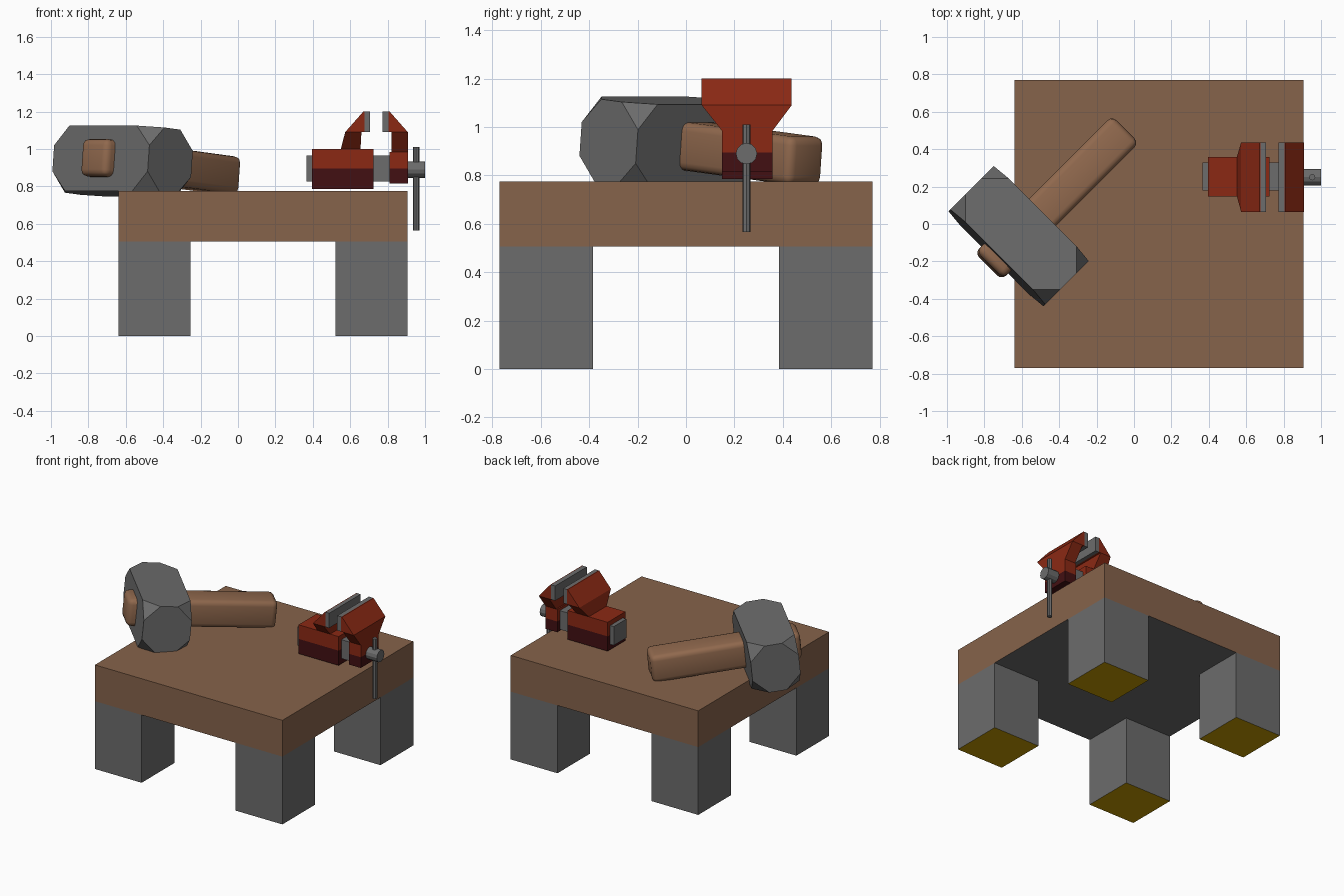
import bpy, bmesh, math
from mathutils import Matrix, Vector

if "Cube" in bpy.data.objects:
    bpy.data.objects.remove(bpy.data.objects["Cube"])


def material(name, r, g, b):
    m = bpy.data.materials.new(name)
    m.diffuse_color = (r, g, b, 1)
    m.use_nodes = True
    m.node_tree.nodes["Principled BSDF"].inputs["Base Color"].default_value = m.diffuse_color
    return m


GREY = material("steel grey", 0.15, 0.15, 0.15)
WOOD = material("table wood", 0.24, 0.125, 0.07)
HANDLE = material("handle wood", 0.28, 0.14, 0.075)
RED = material("vise red", 0.26, 0.022, 0.007)
DARK = material("vise dark red", 0.055, 0.005, 0.006)
GOLD = material("foot gold", 0.55, 0.32, 0.0)


def finish(name, bm, mat, under=None):
    """Make an object; downward faces may take a second material."""
    bmesh.ops.recalc_face_normals(bm, faces=bm.faces)
    me = bpy.data.meshes.new(name)
    me.materials.append(mat)
    if under:
        me.materials.append(under)
        for f in bm.faces:
            f.material_index = int(f.normal.z < -0.5)
    bm.to_mesh(me)
    bm.free()
    ob = bpy.data.objects.new(name, me)
    bpy.context.collection.objects.link(ob)
    return ob


def loft(name, z0, rect0, z1, rect1, mat, under=None):
    """Solid between two rectangles (x0, x1, y0, y1) at heights z0 and z1."""
    bm = bmesh.new()
    rings = []
    for z, (x0, x1, y0, y1) in ((z0, rect0), (z1, rect1)):
        rings.append([bm.verts.new((x, y, z)) for x, y in
                      ((x0, y0), (x1, y0), (x1, y1), (x0, y1))])
    a, b = rings
    bm.faces.new(a[::-1])
    bm.faces.new(b)
    for i in range(4):
        j = (i + 1) % 4
        bm.faces.new((a[i], a[j], b[j], b[i]))
    return finish(name, bm, mat, under)


def box(name, x0, x1, y0, y1, z0, z1, mat, under=None):
    return loft(name, z0, (x0, x1, y0, y1), z1, (x0, x1, y0, y1), mat, under)


def rod(name, loc, radius, length, axis, sides):
    bm = bmesh.new()
    bmesh.ops.create_cone(bm, cap_ends=True, segments=sides, radius1=radius,
                          radius2=radius, depth=length)
    rot = Matrix.Rotation(math.pi / 2, 4, 'Y') if axis == 'X' else Matrix()
    bm.transform(Matrix.Translation(loc) @ rot)
    return finish(name, bm, GREY)


# Table
box("table_top", -0.64, 0.905, -0.77, 0.77, 0.505, 0.775, WOOD, GREY)
for sx, x0, x1 in (("left", -0.64, -0.255), ("right", 0.52, 0.905)):
    for sy, y0, y1 in (("front", -0.77, -0.385), ("back", 0.385, 0.77)):
        box(f"{sy}_{sx}_leg", x0, x1, y0, y1, 0, 0.505, GREY, GOLD)

# Hammer: local x runs along the handle, local y along the head
hammer = (Matrix.Translation((-0.617, -0.065, 0.935))
          @ Matrix.Rotation(math.radians(45), 4, 'Z')
          @ Matrix.Rotation(math.radians(5.5), 4, 'Y'))


def hammer_part(name, center, size, mat, bevel, segments, affect):
    bm = bmesh.new()
    bmesh.ops.create_cube(bm, size=1)
    bm.transform(Matrix.Translation(center) @ Matrix.Diagonal(Vector((*size, 1))))
    geom = bm.verts[:] if affect == 'VERTICES' else bm.edges[:]
    bmesh.ops.bevel(bm, geom=geom, offset=bevel, segments=segments,
                    profile=0.5, affect=affect)
    bm.transform(hammer)
    return finish(name, bm, mat)


hammer_part("hammer_head", (0, 0, 0), (0.33, 0.72, 0.35), GREY, 0.105, 1, 'VERTICES')
handle = hammer_part("hammer_handle", (0.29, 0, 0), (1.03, 0.205, 0.2),
                     HANDLE, 0.035, 3, 'EDGES')
for p in handle.data.polygons:
    p.use_smooth = True

# Vise body and slide
Y0, Y1 = 0.148, 0.358      # body width
J0, J1 = 0.065, 0.437      # jaw width
box("vise_body_lower", 0.395, 0.725, Y0, Y1, 0.785, 0.895, DARK)
box("vise_body_upper", 0.395, 0.725, Y0, Y1, 0.895, 1.0, RED)
box("vise_slide", 0.365, 0.85, 0.18, 0.328, 0.825, 0.965, GREY)
box("moving_jaw_lower", 0.81, 0.908, Y0, Y1, 0.815, 0.895, DARK)
box("moving_jaw_upper", 0.81, 0.908, Y0, Y1, 0.895, 0.985, RED)

# Vise jaws: flared necks, sloping wedges and grip plates
loft("fixed_jaw_neck", 1.0, (0.55, 0.655, Y0, Y1),
     1.09, (0.573, 0.66, J0, J1), RED)
loft("moving_jaw_neck", 0.985, (0.82, 0.908, Y0, Y1),
     1.09, (0.82, 0.908, J0, J1), RED)
loft("fixed_jaw_wedge", 1.09, (0.573, 0.676, J0, J1),
     1.2, (0.67, 0.676, J0, J1), RED)
loft("moving_jaw_wedge", 1.09, (0.805, 0.908, J0, J1),
     1.2, (0.805, 0.811, J0, J1), RED)
box("fixed_grip_plate", 0.676, 0.705, J0, J1, 1.09, 1.2, GREY)
box("moving_grip_plate", 0.772, 0.805, J0, J1, 1.09, 1.2, GREY)

# Vise screw and turning bar
rod("vise_screw", (0.95, 0.25, 0.89), 0.044, 0.1, 'X', 12)
rod("vise_turning_bar", (0.953, 0.25, 0.788), 0.017, 0.445, 'Z', 8)
